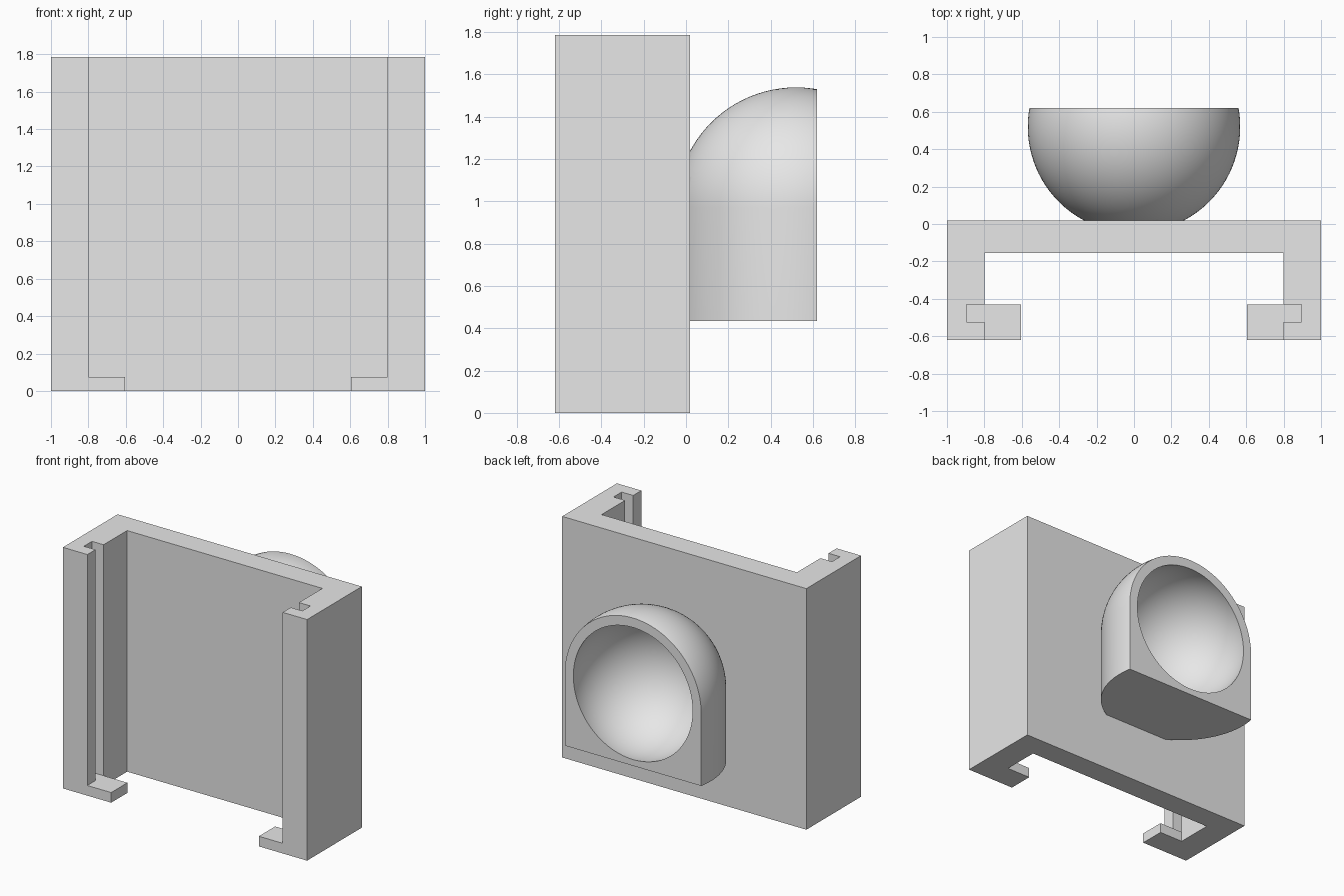
import bpy, bmesh, math
from mathutils import Vector

cube = bpy.data.objects.get("Cube")
if cube:
    bpy.data.objects.remove(cube, do_unlink=True)

grey = bpy.data.materials.new("light_grey")
grey.use_nodes = True
grey.diffuse_color = (0.8, 0.8, 0.8, 1)
grey.node_tree.nodes["Principled BSDF"].inputs["Base Color"].default_value = (0.8, 0.8, 0.8, 1)

HEIGHT, BACK, FRONT = 1.785, 0.02, -0.62
CENTRE = Vector((0, 0.52, 0.97))
OUTER, INNER = 0.568, 0.499


def finish(name, bm):
    bmesh.ops.recalc_face_normals(bm, faces=bm.faces)
    mesh = bpy.data.meshes.new(name)
    bm.to_mesh(mesh)
    bm.free()
    mesh.materials.append(grey)
    obj = bpy.data.objects.new(name, mesh)
    bpy.context.collection.objects.link(obj)
    return obj


def prism(name, outline, z0, z1):
    bm = bmesh.new()
    face = bm.faces.new([bm.verts.new((x, y, z0)) for x, y in outline])
    top = bmesh.ops.extrude_face_region(bm, geom=[face])["geom"]
    verts = [v for v in top if isinstance(v, bmesh.types.BMVert)]
    bmesh.ops.translate(bm, verts=verts, vec=(0, 0, z1 - z0))
    return finish(name, bm)


def combine(target, tool, operation):
    """Apply a boolean and remove the tool object."""
    bpy.context.view_layer.objects.active = target
    mod = target.modifiers.new("combine", "BOOLEAN")
    mod.operation, mod.solver, mod.object = operation, "EXACT", tool
    bpy.ops.object.modifier_apply(modifier=mod.name)
    bpy.data.objects.remove(tool, do_unlink=True)


# Channel bracket: half outline with slot, mirrored in x
half = [(1, BACK), (1, FRONT), (0.8, FRONT), (0.8, -0.525), (0.895, -0.525),
        (0.895, -0.43), (0.8, -0.43), (0.8, -0.155)]
outline = half + [(-x, y) for x, y in reversed(half)]
bracket = prism("slotted_bracket", outline, 0, HEIGHT)

# Stop feet closing the bottom of each slot
for s in (1, -1):
    foot = prism("stop_foot", [(s * x, y) for x, y in
                 ((0.605, FRONT), (0.95, FRONT), (0.95, -0.43), (0.605, -0.43))], 0, 0.075)
    combine(bracket, foot, "UNION")

# Domed holder: lathed column with a round top, trimmed front and back
bm = bmesh.new()
steps = 24
arc = [(OUTER * math.cos(a), OUTER * math.sin(a))
       for a in (i * math.pi / 2 / steps for i in range(steps))]
profile = [(0, 0.435 - CENTRE.z), (OUTER, 0.435 - CENTRE.z)] + arc + [(0, OUTER)]
verts = [bm.verts.new(CENTRE + Vector((r, 0, z))) for r, z in profile]
edges = [bm.edges.new(pair) for pair in zip(verts, verts[1:])]
bmesh.ops.spin(bm, geom=verts + edges, cent=CENTRE, axis=(0, 0, 1),
               angle=2 * math.pi, steps=96)
bmesh.ops.remove_doubles(bm, verts=bm.verts, dist=0.0005)
for y, side in ((0.62, 1), (BACK - 0.01, -1)):
    bmesh.ops.bisect_plane(bm, geom=bm.verts[:] + bm.edges[:] + bm.faces[:],
                           plane_co=(0, y, 0), plane_no=(0, side, 0), clear_outer=True)
    bmesh.ops.holes_fill(bm, edges=[e for e in bm.edges if e.is_boundary], sides=0)
holder = finish("domed_holder", bm)

# Round socket hollowed out of the holder
bm = bmesh.new()
bmesh.ops.create_uvsphere(bm, u_segments=96, v_segments=48, radius=INNER)
bmesh.ops.translate(bm, verts=bm.verts, vec=CENTRE)
combine(holder, finish("socket_cutter", bm), "DIFFERENCE")

bpy.ops.object.select_all(action="DESELECT")
holder.select_set(True)
bpy.context.view_layer.objects.active = holder
bpy.ops.object.shade_smooth_by_angle(angle=math.radians(30))
